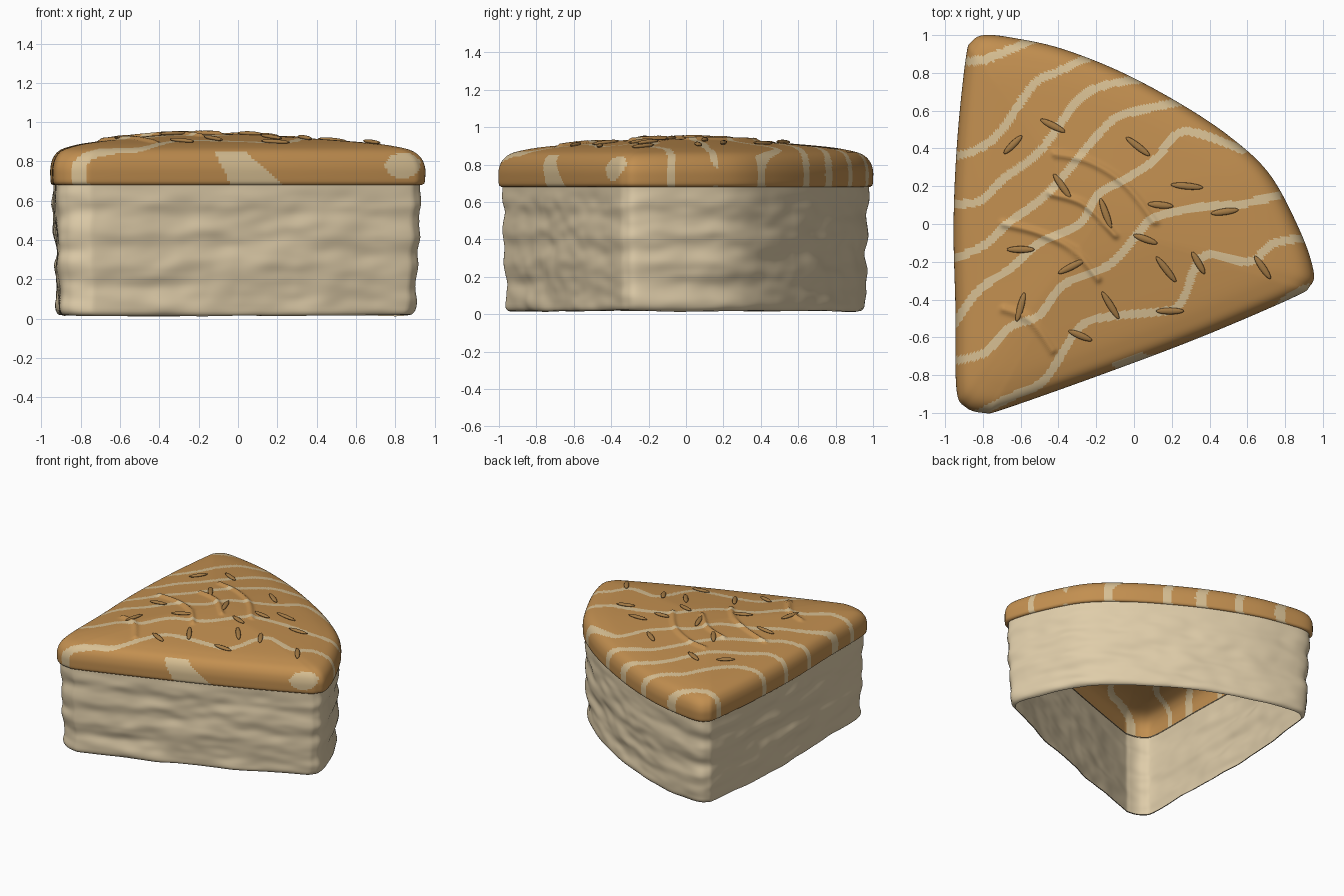
import bpy
import bmesh
import math
from mathutils import Vector, Matrix, noise
from mathutils.bvhtree import BVHTree
from mathutils.kdtree import KDTree

if "Cube" in bpy.data.objects:
    bpy.data.objects.remove(bpy.data.objects["Cube"])

CENTRE = Vector((-0.2, 0.0))
SEGMENTS = 420


def make_material(name, rgb):
    mat = bpy.data.materials.new(name)
    mat.use_nodes = True
    colour = (*rgb, 1.0)
    mat.diffuse_color = colour
    mat.node_tree.nodes["Principled BSDF"].inputs["Base Color"].default_value = colour
    return mat


SPONGE = make_material("cream sponge", (0.74, 0.61, 0.40))
CARAMEL = make_material("caramel icing", (0.54, 0.275, 0.08))
DRIZZLE = make_material("pale drizzle", (0.68, 0.52, 0.29))
SEED = make_material("brown seed", (0.38, 0.20, 0.06))


def smooth_path(points, closed=False, steps=16):
    """Catmull-Rom curve through 2D points."""
    pts = [Vector(p) for p in points]
    count = len(pts)
    result = []
    for i in range(count if closed else count - 1):
        if closed:
            a, b, c, d = (pts[(i + k) % count] for k in (-1, 0, 1, 2))
        else:
            a, b, c, d = (pts[min(max(i + k, 0), count - 1)] for k in (-1, 0, 1, 2))
        for s in range(steps):
            t = s / steps
            result.append(0.5 * (2 * b + (c - a) * t + (2 * a - 5 * b + 4 * c - d) * t ** 2
                                 + (3 * b - a - 3 * c + d) * t ** 3))
    result.append(result[0].copy() if closed else pts[-1])
    return result


def resample(path, count):
    """Spread count + 1 points evenly along a path."""
    lengths = [0.0]
    for p, q in zip(path, path[1:]):
        lengths.append(lengths[-1] + (q - p).length)
    result, i = [], 0
    for k in range(count + 1):
        target = lengths[-1] * k / count
        while i < len(path) - 2 and lengths[i + 1] < target:
            i += 1
        span = max(lengths[i + 1] - lengths[i], 1e-9)
        result.append(path[i].lerp(path[i + 1], (target - lengths[i]) / span))
    return result


def point_tree(paths):
    points = [p for path in paths for p in resample(smooth_path(path), 300)]
    tree = KDTree(len(points))
    for i, p in enumerate(points):
        tree.insert((p.x, p.y, 0), i)
    tree.balance()
    return tree


def distance(tree, x, y):
    return tree.find((x, y, 0))[2]


def loft(name, profile, materials, shape):
    """Stack scaled copies of the wedge outline along a (scale, z) profile."""
    bm = bmesh.new()
    rings = []
    for scale, z in profile:
        rings.append([bm.verts.new(shape(CENTRE + (p - CENTRE) * scale, z)) for p in outline])
    for low, high in zip(rings, rings[1:]):
        for i in range(SEGMENTS):
            j = (i + 1) % SEGMENTS
            bm.faces.new((low[i], low[j], high[j], high[i]))
    bmesh.ops.remove_doubles(bm, verts=rings[-1], dist=1e-5)
    bmesh.ops.recalc_face_normals(bm, faces=bm.faces)
    return finish(name, bm, materials)


def finish(name, bm, materials):
    mesh = bpy.data.meshes.new(name)
    bm.to_mesh(mesh)
    bm.free()
    for mat in materials:
        mesh.materials.append(mat)
    for poly in mesh.polygons:
        poly.use_smooth = True
    obj = bpy.data.objects.new(name, mesh)
    bpy.context.collection.objects.link(obj)
    return obj


# Rounded wedge outline with one curved side
outline = resample(smooth_path([
    (-0.79, 1.0), (-0.86, 0.965), (-0.89, 0.88), (-0.935, 0.45), (-0.955, 0), (-0.945, -0.45),
    (-0.94, -0.87), (-0.89, -0.97), (-0.79, -1.0), (-0.69, -0.98), (-0.18, -0.8), (0.35, -0.6),
    (0.84, -0.39), (0.93, -0.33), (0.95, -0.25), (0.88, -0.04), (0.72, 0.26), (0.51, 0.46),
    (0.24, 0.64), (-0.08, 0.81), (-0.39, 0.93), (-0.64, 0.985)], closed=True), SEGMENTS)[:-1]

# Sponge: an open-bottomed wall with uneven horizontal layers
def sponge_shape(p, z):
    fade = min(1, (0.7 - z) * 8)
    lump = noise.noise((p.x * 2.5, p.y * 2.5, z * 9)) * 0.018
    lump += noise.noise((p.x * 7, p.y * 7, z * 16)) * 0.007
    lump += math.sin(z * 33) * 0.004
    p = p + (p - CENTRE).normalized() * lump * fade
    sag = noise.noise((p.x * 3, p.y * 3, 5)) * 0.008 if z < 0.05 else 0
    return p.x, p.y, z + sag


wall = resample(smooth_path([(0.925, 0.016), (0.945, 0.025), (0.955, 0.07), (0.965, 0.3),
                             (0.975, 0.5), (0.978, 0.69)]), 50)
loft("sponge", wall, [SPONGE], sponge_shape)

# Icing: rounded cap with raised wrinkles
wrinkles = point_tree([
    [(-0.42, 0.37), (-0.24, 0.33), (-0.05, 0.21), (0.11, 0.01)],
    [(-0.44, 0.16), (-0.26, 0.1), (-0.1, -0.06)],
    [(-0.69, 0), (-0.5, -0.05), (-0.32, -0.14), (-0.19, -0.29)],
    [(-0.69, -0.45), (-0.55, -0.51), (-0.43, -0.67)]])


def icing_shape(p, z):
    if z > 0.87:
        z += 0.016 * math.exp(-(distance(wrinkles, p.x, p.y) / 0.018) ** 2)
    return p.x, p.y, z


cap = resample(smooth_path([(0.972, 0.68), (0.995, 0.687), (1, 0.73), (0.998, 0.775), (0.98, 0.82),
                            (0.94, 0.855), (0.87, 0.876), (0.75, 0.895), (0.5, 0.917),
                            (0.25, 0.935), (0, 0.942)]), 90)
icing = loft("icing", cap, [CARAMEL, DRIZZLE], icing_shape)

# Drizzle: wavy bands that run across the top and down the sides
drizzle = point_tree([
    [(-0.93, 0.86), (-0.79, 0.87), (-0.69, 0.91), (-0.5, 0.99)],
    [(-0.97, 0.36), (-0.85, 0.385), (-0.71, 0.485), (-0.53, 0.74), (-0.395, 0.81), (-0.2, 0.9)],
    [(-0.97, 0.11), (-0.82, 0.12), (-0.69, 0.24), (-0.5, 0.385), (-0.29, 0.66), (-0.13, 0.74),
     (0.08, 0.77)],
    [(-0.97, -0.19), (-0.79, -0.11), (-0.66, 0.01), (-0.45, 0.17), (-0.18, 0.485),
     (-0.05, 0.58), (0.26, 0.65)],
    [(-0.96, -0.54), (-0.82, -0.35), (-0.66, -0.24), (-0.5, -0.1), (-0.29, 0), (-0.19, 0.155),
     (-0.05, 0.235), (0.11, 0.34), (0.215, 0.465), (0.32, 0.485), (0.58, 0.39)],
    [(-0.97, -0.73), (-0.79, -0.68), (-0.66, -0.55), (-0.5, -0.48), (-0.37, -0.32),
     (-0.13, -0.215), (0.03, -0.04), (0.11, 0.035), (0.35, 0.09), (0.56, 0.105), (0.76, 0.15)],
    [(-0.82, -1.0), (-0.66, -0.92), (-0.475, -0.825), (-0.29, -0.55), (-0.13, -0.49),
     (0.19, -0.455), (0.27, -0.375), (0.32, -0.24), (0.4, -0.16), (0.61, -0.2), (0.745, -0.1),
     (0.95, -0.07)]])


def is_drizzle(c):
    if distance(drizzle, c.x, c.y) < 0.022:
        return True
    drop = 0.85 - c.z
    run = c.y < -0.5 and drop > 0 and drop * 0.5 - 0.12 < c.x < drop * 1.1 + 0.04
    spot = c.y < -0.25 and ((c.x - 0.84) / 0.09) ** 2 + ((c.z - 0.78) / 0.065) ** 2 < 1
    return run or spot


for poly in icing.data.polygons:
    poly.material_index = int(is_drizzle(poly.center))

# Seeds: flat spindles lying on the icing (x, y, angle in degrees)
SEEDS = [(-0.64, 0.42, 45), (-0.43, 0.52, -27), (0.02, 0.41, -38), (0.28, 0.2, -5),
         (0.14, 0.1, -5), (0.48, 0.065, 8), (-0.38, 0.2, -55), (-0.15, 0.055, -70),
         (0.06, -0.08, -20), (-0.6, -0.135, 0), (-0.33, -0.225, 27), (0.17, -0.24, -52),
         (0.34, -0.205, -60), (0.68, -0.23, -55), (-0.6, -0.44, 75), (-0.125, -0.43, -58),
         (-0.285, -0.59, -23), (0.19, -0.46, 0)]
surface = BVHTree.FromPolygons([v.co for v in icing.data.vertices],
                               [p.vertices[:] for p in icing.data.polygons])
bm = bmesh.new()
for i, (x, y, angle) in enumerate(SEEDS):
    spot, normal, _, _ = surface.ray_cast(Vector((x, y, 2)), Vector((0, 0, -1)))
    tilt = Vector((0, 0, 1)).rotation_difference(normal).to_matrix().to_4x4()
    size = Matrix.Diagonal((0.068 + 0.006 * (i % 4), 0.018, 0.011, 1))
    place = Matrix.Translation(spot + normal * 0.007) @ tilt
    place = place @ Matrix.Rotation(math.radians(angle), 4, "Z") @ size
    place = place @ Matrix.Rotation(math.pi / 2, 4, "Y")
    bmesh.ops.create_uvsphere(bm, u_segments=12, v_segments=10, radius=1, matrix=place)
finish("seeds", bm, [SEED])
